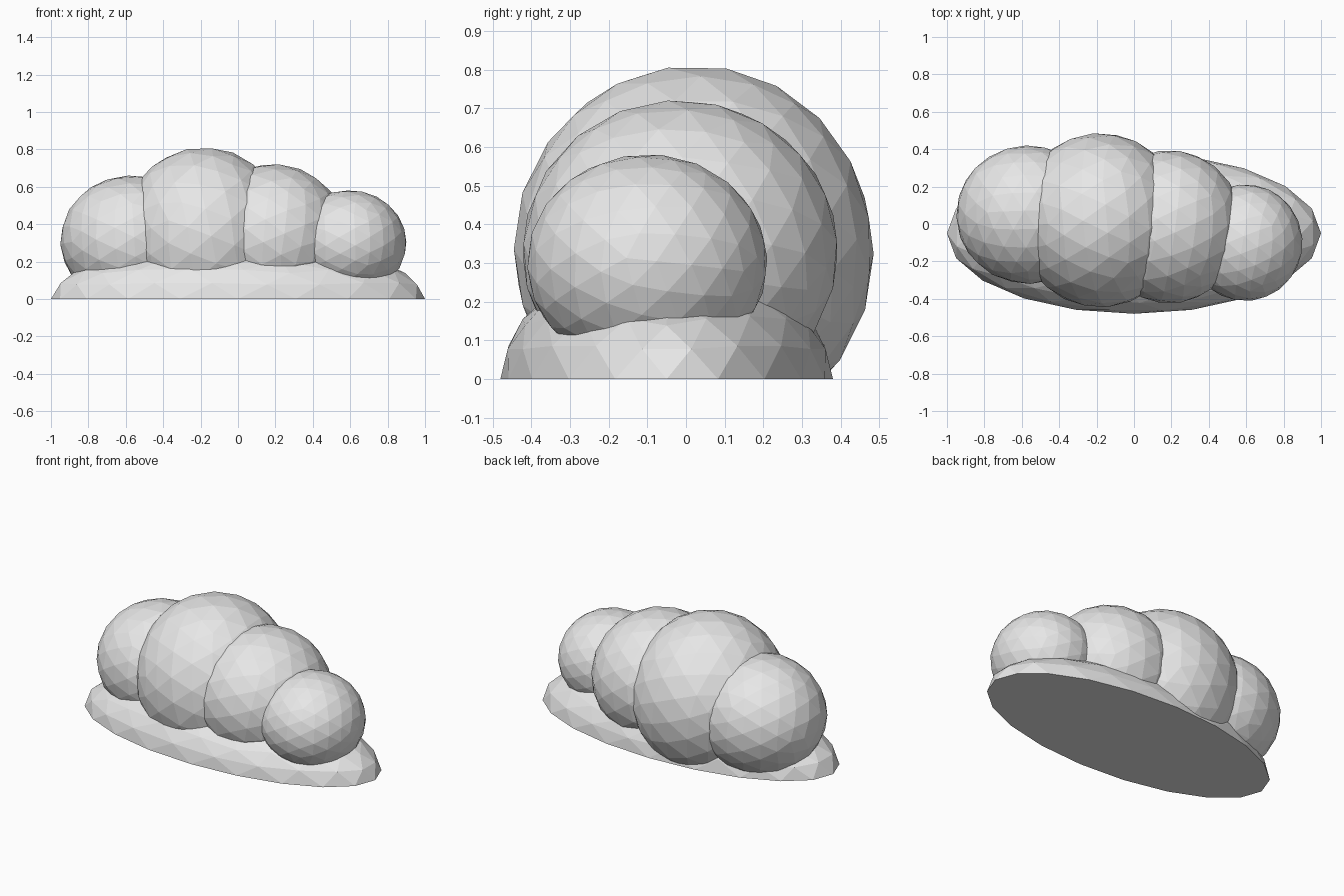
import bpy
import bmesh
from math import radians
from mathutils import Euler, Matrix

old = bpy.data.objects.get("Cube")
if old:
    bpy.data.objects.remove(old, do_unlink=True)

# One pale grey for the whole cloud
grey = bpy.data.materials.new("cloud_grey")
grey.use_nodes = True
colour = (0.8, 0.8, 0.8, 1.0)
grey.diffuse_color = colour
grey.node_tree.nodes["Principled BSDF"].inputs["Base Color"].default_value = colour


def puff(name, centre, radii, turn, floor):
    """Faceted ellipsoid, cut flat and closed at the floor height."""
    bm = bmesh.new()
    bmesh.ops.create_icosphere(bm, subdivisions=3, radius=1.0)
    rotation = Euler([radians(a) for a in turn]).to_matrix().to_4x4()
    bmesh.ops.transform(bm, matrix=rotation, verts=bm.verts)
    # Stretch exactly to the wanted half sizes
    for axis in range(3):
        reach = max(abs(v.co[axis]) for v in bm.verts)
        for v in bm.verts:
            v.co[axis] *= radii[axis] / reach
    bmesh.ops.transform(bm, matrix=Matrix.Translation(centre), verts=bm.verts)
    cut = bmesh.ops.bisect_plane(
        bm, geom=bm.verts[:] + bm.edges[:] + bm.faces[:],
        plane_co=(0, 0, floor), plane_no=(0, 0, -1), clear_outer=True)
    rim = [e for e in cut["geom_cut"] if isinstance(e, bmesh.types.BMEdge)]
    if rim:
        bmesh.ops.holes_fill(bm, edges=rim, sides=0)
    bmesh.ops.recalc_face_normals(bm, faces=bm.faces)
    mesh = bpy.data.meshes.new(name)
    bm.to_mesh(mesh)
    bm.free()
    mesh.materials.append(grey)
    bpy.context.collection.objects.link(bpy.data.objects.new(name, mesh))


# Wide flat base
puff("cloud_base", (0, -0.05, 0), (1.0, 0.43, 0.31), (0, 0, 0), 0)

# Row of overlapping puffs from the right end to the left end
puff("right_puff", (-0.565, 0.05, 0.31), (0.385, 0.37, 0.35), (15, 25, 40), 0.004)
puff("large_puff", (-0.18, 0.02, 0.33), (0.45, 0.465, 0.475), (35, 10, 20), 0.004)
puff("middle_puff", (0.19, -0.015, 0.33), (0.39, 0.405, 0.39), (20, 40, 65), 0.004)
puff("left_puff", (0.595, -0.1, 0.3), (0.305, 0.31, 0.28), (50, 15, 10), 0.004)
